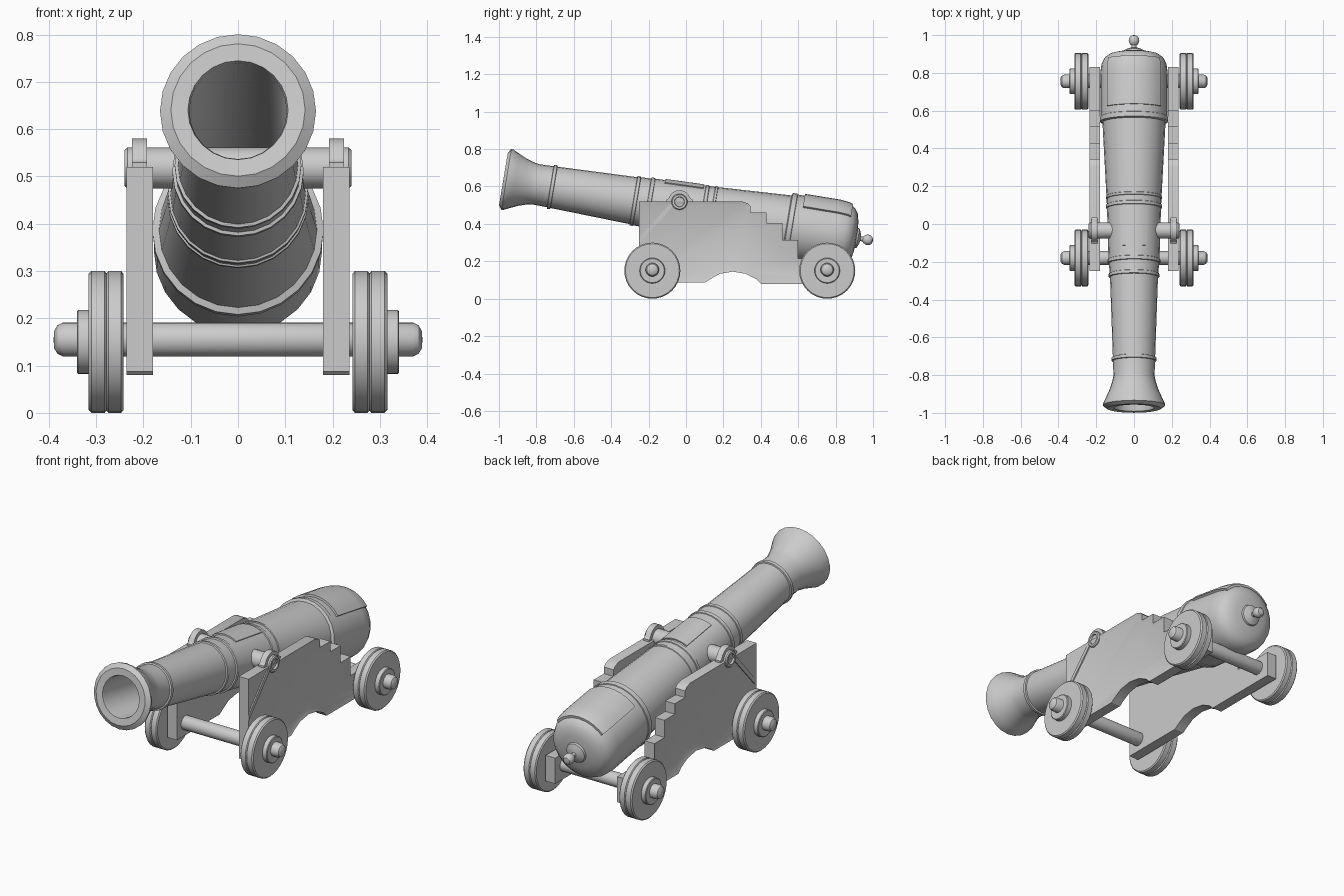
import bpy, bmesh
from math import sin, cos, pi, radians
from mathutils import Matrix, Vector

if "Cube" in bpy.data.objects:
    bpy.data.objects.remove(bpy.data.objects["Cube"])

TILT = Matrix.Translation((0, -0.972, 0.64)) @ Matrix.Rotation(radians(-9.5), 4, 'X')


def finish(name, bm, matrix=Matrix(), angle=32):
    bmesh.ops.remove_doubles(bm, verts=bm.verts, dist=1e-5)
    bmesh.ops.recalc_face_normals(bm, faces=bm.faces)
    bm.transform(matrix)
    me = bpy.data.meshes.new(name)
    bm.to_mesh(me)
    bm.free()
    ob = bpy.data.objects.new(name, me)
    bpy.context.collection.objects.link(ob)
    bpy.ops.object.select_all(action='DESELECT')
    ob.select_set(True)
    bpy.context.view_layer.objects.active = ob
    bpy.ops.object.shade_smooth_by_angle(angle=radians(angle))
    return ob


def lathe(name, profile, matrix=Matrix(), seg=24, angle=32):
    """Turn (distance, radius) points about the local y axis."""
    bm = bmesh.new()
    rings = [[bm.verts.new((r * sin(2 * pi * i / seg), s, r * cos(2 * pi * i / seg)))
              for i in range(seg)] for s, r in profile]
    for a, b in zip(rings, rings[1:]):
        for i in range(seg):
            j = (i + 1) % seg
            bm.faces.new((a[i], a[j], b[j], b[i]))
    return finish(name, bm, matrix, angle)


def patch(name, profile, half_angle, thick, steps=10):
    """Curved raised plate lying on top of the barrel."""
    bm = bmesh.new()
    n = len(profile)

    def grid(extra):
        return [[bm.verts.new(((r + extra) * sin(a), s, (r + extra) * cos(a)))
                 for a in [radians(half_angle) * (2 * k / steps - 1) for k in range(steps + 1)]]
                for s, r in profile]
    lo, hi = grid(-0.01), grid(thick)
    for g in (lo, hi):
        for i in range(n - 1):
            for k in range(steps):
                bm.faces.new((g[i][k], g[i][k + 1], g[i + 1][k + 1], g[i + 1][k]))
    for i in range(n - 1):
        for k in (0, steps):
            bm.faces.new((lo[i][k], lo[i + 1][k], hi[i + 1][k], hi[i][k]))
    for k in range(steps):
        for i in (0, n - 1):
            bm.faces.new((lo[i][k], lo[i][k + 1], hi[i][k + 1], hi[i][k]))
    return finish(name, bm, TILT)


def slab(name, outline, x0, x1, inset=0.0, depth=0.0):
    """Extrude a (y, z) outline from x0 to x1, optionally with a sunk outer panel."""
    bm = bmesh.new()
    face = bm.faces.new([bm.verts.new((x0, y, z)) for y, z in outline])
    ext = bmesh.ops.extrude_face_region(bm, geom=[face], use_keep_orig=True)['geom']
    bmesh.ops.translate(bm, verts=[v for v in ext if isinstance(v, bmesh.types.BMVert)],
                        vec=(x1 - x0, 0, 0))
    bmesh.ops.recalc_face_normals(bm, faces=bm.faces)
    if inset:
        out = [f for f in ext if isinstance(f, bmesh.types.BMFace)]
        bmesh.ops.inset_region(bm, faces=out, thickness=inset, depth=-depth,
                               use_even_offset=True)
    return finish(name, bm)


# Barrel with deep bore, flared muzzle, bands, breech and knob
barrel = [(1.3, 0), (1.3, 0.1), (0.01, 0.103), (-0.002, 0.106), (-0.004, 0.142),
          (0.012, 0.165), (0.022, 0.164), (0.06, 0.146), (0.10, 0.128), (0.14, 0.115),
          (0.17, 0.109), (0.25, 0.111), (0.252, 0.119), (0.268, 0.119), (0.27, 0.112),
          (0.70, 0.127), (0.702, 0.134), (0.718, 0.134), (0.72, 0.13), (0.775, 0.132),
          (0.777, 0.139), (0.795, 0.139), (0.797, 0.135), (1.07, 0.143), (1.072, 0.148),
          (1.088, 0.148), (1.09, 0.144), (1.12, 0.145), (1.122, 0.149), (1.134, 0.149),
          (1.136, 0.146), (1.53, 0.167), (1.535, 0.181), (1.56, 0.181), (1.562, 0.177),
          (1.80, 0.178), (1.845, 0.172), (1.875, 0.157), (1.895, 0.13), (1.905, 0.09),
          (1.909, 0.055), (1.918, 0.052), (1.928, 0.03), (1.932, 0.013), (1.944, 0.013),
          (1.95, 0.02), (1.96, 0.026), (1.972, 0.028), (1.984, 0.026), (1.994, 0.018), (2.0, 0)]
lathe("barrel", barrel, TILT)
patch("barrel_top_plate", [(0.85, 0.1365), (1.06, 0.1425)], 29, 0.006)
patch("breech_plate", [(1.60, 0.177), (1.79, 0.178), (1.84, 0.173), (1.862, 0.165)], 50, 0.010)

# Axles running the full width, with rounded tips
half = [(0.37, 0.036), (0.382, 0.03), (0.389, 0.018), (0.39, 0)]
axle = [(-s, r) for s, r in reversed(half)] + half
AXLES = (("front", -0.18), ("rear", 0.755))
for end, y in AXLES:
    lathe(end + "_axle", axle,
          Matrix.Translation((0, y, 0.155)) @ Matrix.Rotation(-pi / 2, 4, 'Z'))

# Trunnion bar with dished ends
half = [(0.234, 0.043), (0.24, 0.038), (0.24, 0.027), (0.23, 0.025), (0.23, 0)]
lathe("trunnions", [(-s, r) for s, r in reversed(half)] + half,
      Matrix.Translation((0, -0.035, 0.518)) @ Matrix.Rotation(-pi / 2, 4, 'Z'))

# Stepped cheek outline with arched underside
cheek = [(-0.25, 0.52), (0.30, 0.52), (0.33, 0.51), (0.345, 0.495), (0.345, 0.46),
         (0.43, 0.46), (0.43, 0.405), (0.515, 0.405), (0.515, 0.315), (0.60, 0.315),
         (0.60, 0.215), (0.83, 0.215), (0.83, 0.08), (0.40, 0.08), (0.375, 0.105),
         (0.32, 0.133), (0.25, 0.145), (0.18, 0.133), (0.13, 0.105), (0.105, 0.088),
         (-0.25, 0.088)]
brace = [(-0.245, 0.30), (-0.245, 0.33), (-0.09, 0.505), (-0.06, 0.505)]

# Strap arching over the trunnion
arc = [i * pi / 10 for i in range(11)]
strap = ([(-0.105, 0.515), (-0.105, 0.53), (-0.098, 0.532)]
         + [(-0.035 - 0.06 * cos(a), 0.52 + 0.06 * sin(a)) for a in arc[1:-1]]
         + [(0.028, 0.532), (0.035, 0.53), (0.035, 0.515)])

wheel = [(0.242, 0.0), (0.242, 0.144), (0.247, 0.15), (0.274, 0.15), (0.278, 0.145),
         (0.282, 0.15), (0.31, 0.15), (0.316, 0.144), (0.316, 0.068), (0.338, 0.068),
         (0.341, 0.064), (0.341, 0.0)]

for side, sx in (("right", 1), ("left", -1)):
    slab(side + "_cheek", cheek, sx * 0.18, sx * 0.236, 0.018, 0.007)
    slab(side + "_cheek_brace", brace, sx * 0.22, sx * 0.235)
    slab(side + "_trunnion_strap", strap, sx * 0.192, sx * 0.224)
    for end, y in AXLES:
        m = Matrix.Translation((0, y, 0.15)) @ Matrix.Rotation(-sx * pi / 2, 4, 'Z')
        lathe(f"{end}_{side}_wheel", wheel, m, 32)
        # Linchpin through the axle tip
        lathe(f"{end}_{side}_linchpin", [(-0.01, 0), (-0.01, 0.007), (0.034, 0.007), (0.038, 0)],
              Matrix.Translation((sx * 0.355, y, 0.153)) @ Matrix.Rotation(pi / 2, 4, 'X'), 10)
